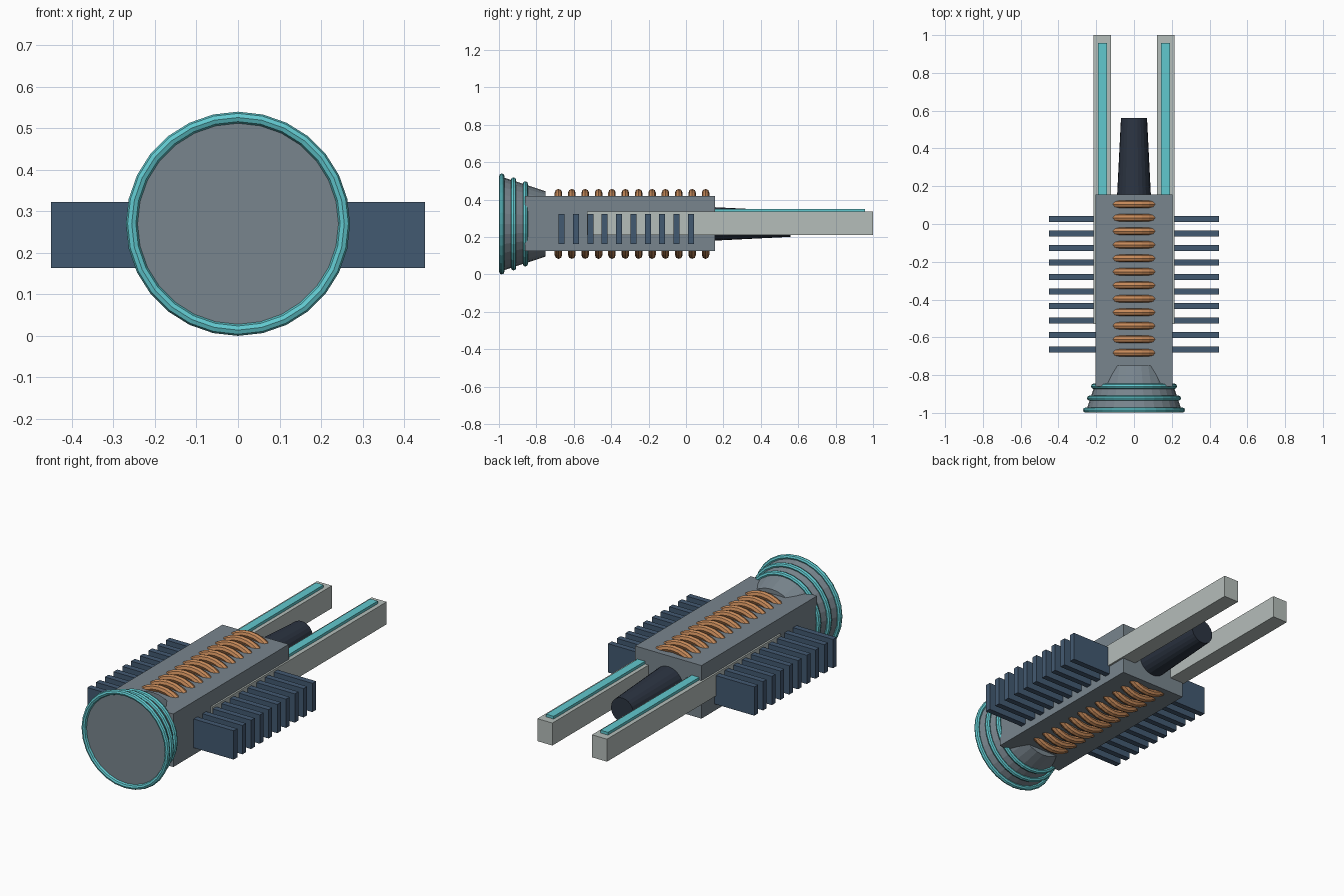
import bpy
import math
from mathutils import Matrix

cube = bpy.data.objects.get("Cube")
if cube:
    bpy.data.objects.remove(cube, do_unlink=True)

AXIS_Z = 0.27
ALONG_Y = (-math.pi / 2, 0, 0)


def material(name, r, g, b):
    m = bpy.data.materials.new(name)
    m.use_nodes = True
    m.diffuse_color = (r, g, b, 1)
    m.node_tree.nodes["Principled BSDF"].inputs["Base Color"].default_value = (r, g, b, 1)
    return m


steel = material("steel grey", 0.19, 0.235, 0.27)
navy = material("navy blue", 0.055, 0.10, 0.165)
pale = material("pale grey", 0.46, 0.51, 0.49)
teal = material("teal", 0.12, 0.58, 0.62)
copper = material("copper", 0.56, 0.25, 0.10)
dark = material("dark slate", 0.025, 0.035, 0.055)


def finish(name, mat):
    ob = bpy.context.object
    ob.name = ob.data.name = name
    ob.data.materials.append(mat)
    return ob


def box(name, mat, x, y, z):
    """Box from (low, high) pairs on each axis."""
    spans = (x, y, z)
    bpy.ops.mesh.primitive_cube_add(size=1, location=[(a + b) / 2 for a, b in spans])
    ob = finish(name, mat)
    ob.data.transform(Matrix.Diagonal([b - a for a, b in spans] + [1]))
    return ob


def cone(name, mat, sides, y, r):
    """Tapered cylinder along the main axis."""
    bpy.ops.mesh.primitive_cone_add(vertices=sides, radius1=r[0], radius2=r[1],
                                    depth=y[1] - y[0], rotation=ALONG_Y,
                                    location=(0, sum(y) / 2, AXIS_Z))
    return finish(name, mat)


def ring(name, mat, y, major, minor):
    bpy.ops.mesh.primitive_torus_add(major_segments=28, minor_segments=8,
                                     major_radius=major, minor_radius=minor,
                                     rotation=ALONG_Y, location=(0, y, AXIS_Z))
    return finish(name, mat)


# Main housing and the flared front dish with its rings
box("housing", steel, (-0.204, 0.204), (-0.86, 0.155), (0.124, 0.419))
cone("front_flare", steel, 28, (-0.985, -0.75), (0.252, 0.174))
for i in range(3):
    ring(f"flare_ring_{i + 1}", teal, -0.985 + 0.063 * i, 0.256 - 0.021 * i, 0.014)

# Copper coils wrapped around the housing core
for i in range(12):
    ring(f"coil_{i + 1}", copper, -0.682 + 0.0715 * i, 0.167, 0.02)

# Tapered rear rod
cone("rear_rod", dark, 24, (0.1, 0.56), (0.092, 0.069))

# Rails, light strips and cooling fins on both sides
for side, s in (("left", 1), ("right", -1)):
    def span(a, b):
        return tuple(sorted((a * s, b * s)))

    box(f"{side}_rail", pale, span(0.122, 0.214), (-0.53, 1.0), (0.21, 0.335))
    box(f"{side}_light_strip", teal, span(0.144, 0.19), (0.1, 0.957), (0.32, 0.35))
    for i in range(10):
        y = -0.665 + 0.0768 * i
        box(f"{side}_fin_{i + 1}", navy, span(0.18, 0.45),
            (y - 0.016, y + 0.016), (0.163, 0.323))
